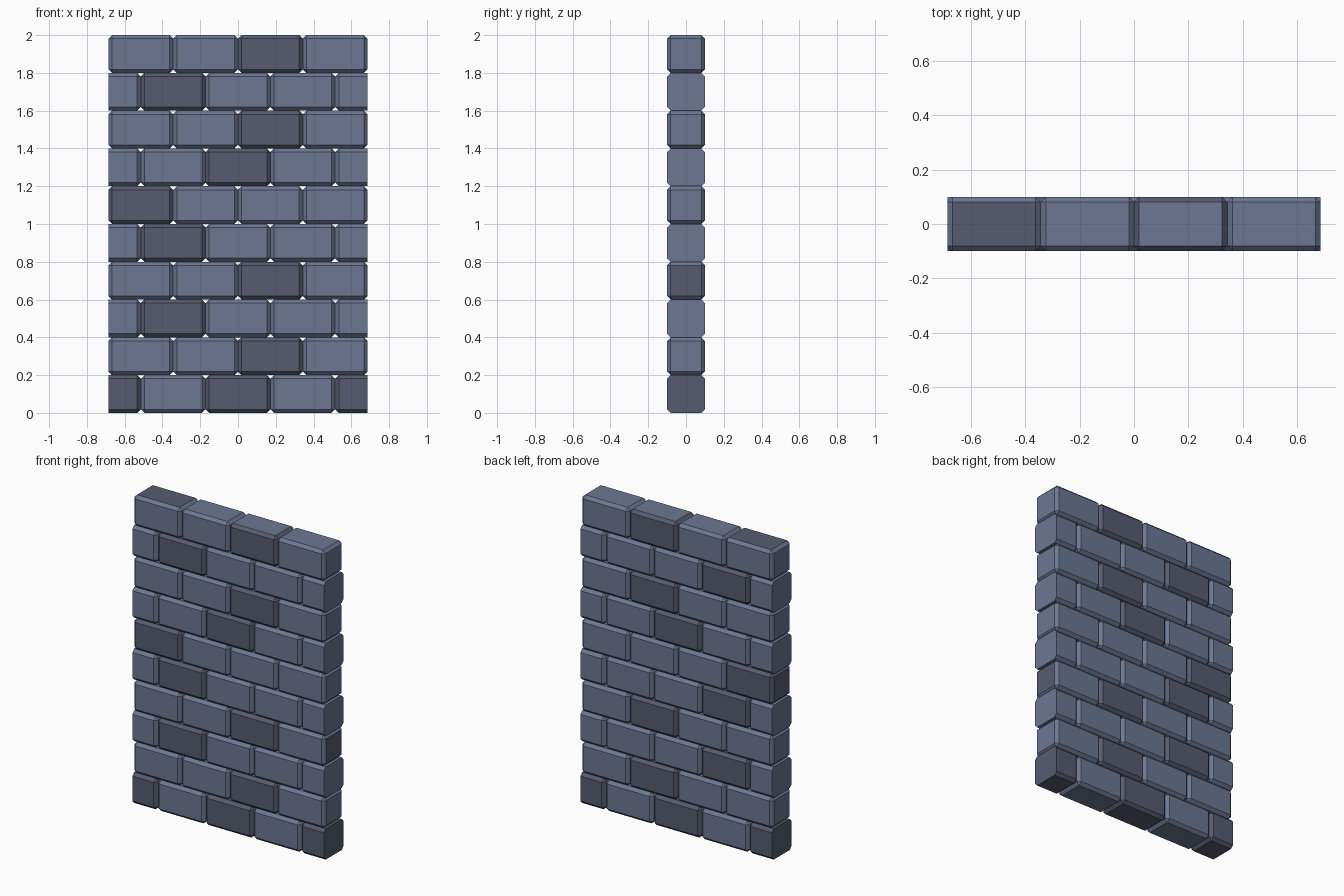
import bpy, bmesh
from mathutils import Vector, Matrix

if "Cube" in bpy.data.objects:
    bpy.data.objects.remove(bpy.data.objects["Cube"])

PITCH, H, D, BEVEL = 0.343, 0.2, 0.2, 0.019
HALF_W = 2 * PITCH


def material(name, rgb):
    m = bpy.data.materials.new(name)
    m.diffuse_color = (*rgb, 1)
    m.use_nodes = True
    m.node_tree.nodes["Principled BSDF"].inputs["Base Color"].default_value = m.diffuse_color
    return m


LIGHT = material("blue_stone", (0.15, 0.185, 0.29))
DARK = material("dark_stone", (0.095, 0.105, 0.16))


def brick(name, x, z, dark, swapped=None):
    """Chamfered block, cut flat where it runs past the wall ends."""
    bm = bmesh.new()
    bmesh.ops.create_cube(bm, size=1, matrix=Matrix.Diagonal((PITCH, D, H, 1)))
    bmesh.ops.bevel(bm, geom=bm.edges[:], offset=BEVEL, segments=1,
                    affect='EDGES', profile=0.5)
    bmesh.ops.translate(bm, verts=bm.verts[:], vec=(x, 0, z))
    for side in (-1, 1):
        if abs(x + side * PITCH / 2) > HALF_W + 0.01:
            cut = bmesh.ops.bisect_plane(
                bm, geom=bm.verts[:] + bm.edges[:] + bm.faces[:],
                plane_co=(side * HALF_W, 0, 0), plane_no=(side, 0, 0),
                clear_outer=True)
            rim = [e for e in cut['geom_cut'] if isinstance(e, bmesh.types.BMEdge)]
            bmesh.ops.contextual_create(bm, geom=rim)
    bmesh.ops.recalc_face_normals(bm, faces=bm.faces[:])
    # a few single faces carry the other stone colour
    for f in bm.faces:
        flip = swapped is not None and f.normal.dot(Vector(swapped)) > 0.9
        f.material_index = int(dark != flip)
    me = bpy.data.meshes.new(name)
    bm.to_mesh(me)
    bm.free()
    me.materials.append(LIGHT)
    me.materials.append(DARK)
    bpy.context.collection.objects.link(bpy.data.objects.new(name, me))


# dark bricks in each course, bottom to top
dark_bricks = [(0, 2, 4), (2,), (1,), (2,), (1,), (0,), (2,), (2,), (1,), (2,)]
swaps = {(9, 0): (0, 0, 1), (9, 2): (0, 0, 1), (3, 3): (1, 0, 0)}

# courses alternate between half-offset and full bricks
for row, darks in enumerate(dark_bricks):
    count = 5 if row % 2 == 0 else 4
    for i in range(count):
        brick(f"brick_course{row + 1}_{i + 1}",
              (i - (count - 1) / 2) * PITCH, (row + 0.5) * H,
              i in darks, swaps.get((row, i)))
